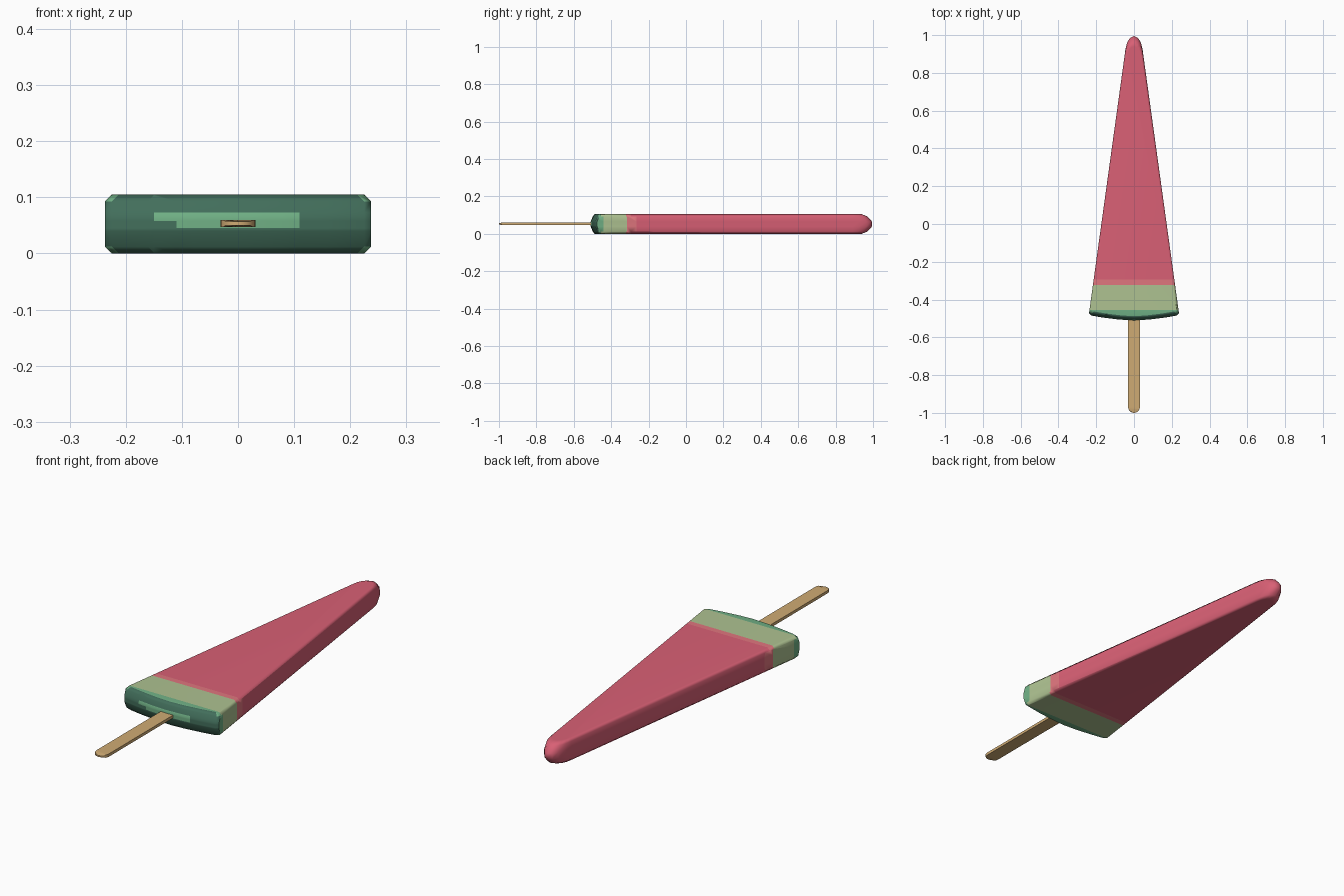
import bpy, bmesh, math
from mathutils import Vector

cube = bpy.data.objects.get("Cube")
if cube:
    bpy.data.objects.remove(cube, do_unlink=True)


def material(name, rgb):
    """Flat material from 0-255 sRGB values."""
    lin = [((c / 255 + 0.055) / 1.055) ** 2.4 for c in rgb]
    mat = bpy.data.materials.new(name)
    mat.use_nodes = True
    mat.diffuse_color = (*lin, 1)
    mat.node_tree.nodes["Principled BSDF"].inputs["Base Color"].default_value = (*lin, 1)
    return mat


FLESH, BLUSH, PALE, GREEN, RIND = range(5)
ice_mats = [material("red flesh", (217, 96, 117)), material("pale red", (224, 118, 126)),
            material("pale green", (174, 194, 145)), material("mid green", (112, 176, 133)),
            material("dark rind", (66, 110, 91))]
wood = material("wood", (207, 171, 116))


def loft(bm, rings):
    """Join stacked rings of points and cap both ends."""
    loops = [[bm.verts.new(p) for p in ring] for ring in rings]
    n = len(loops[0])
    for a, b in zip(loops, loops[1:]):
        for i in range(n):
            j = (i + 1) % n
            bm.faces.new((a[i], a[j], b[j], b[i]))
    bm.faces.new(loops[0][::-1])
    bm.faces.new(loops[-1])
    bmesh.ops.recalc_face_normals(bm, faces=bm.faces)


def finish(bm, name, mats, angle):
    mesh = bpy.data.meshes.new(name)
    bm.to_mesh(mesh)
    bm.free()
    for m in mats:
        mesh.materials.append(m)
    obj = bpy.data.objects.new(name, mesh)
    bpy.context.collection.objects.link(obj)
    bpy.ops.object.select_all(action='DESELECT')
    obj.select_set(True)
    bpy.context.view_layer.objects.active = obj
    bpy.ops.object.shade_smooth_by_angle(angle=math.radians(angle))
    obj.modifiers.new("even shading", 'WEIGHTED_NORMAL').keep_sharp = True
    return obj


def cut(bm, test, axis, values):
    """Slice the faces that pass the test across one axis."""
    normal = Vector([float(i == axis) for i in range(3)])
    for v in values:
        faces = [f for f in bm.faces if test(f)]
        geom = faces + list({e for f in faces for e in f.edges}) \
            + list({p for f in faces for p in f.verts})
        bmesh.ops.bisect_plane(bm, geom=geom, plane_co=normal * v, plane_no=normal)


# Wedge of ice: half outline from the base centre to the tip, then mirrored
half = [(0.08, -0.506), (0.16, -0.496), (0.225, -0.485), (0.237, -0.475), (0.05, 0.89),
        (0.045, 0.93), (0.035, 0.968), (0.02, 0.99)]
outline = [(0, -0.51)] + half + [(0, 1.0)] + [(-x, y) for x, y in reversed(half)]


def ring(z, side, front, tip):
    pts = []
    for x, y in outline:
        nx = x - math.copysign(min(side, abs(x) * 0.3), x)
        ny = y + (front if y < -0.4 else 0) - tip * max(0, (y - 0.89) / 0.11)
        pts.append((nx, ny, z))
    return pts


levels = [(0, 0.012, 0.022, 0.06), (0.012, 0, 0.011, 0.03), (0.04, 0, 0, 0.005)]
H = 0.105
levels += [(H - z, s, f, t) for z, s, f, t in reversed(levels)]
bm = bmesh.new()
loft(bm, [ring(*lv) for lv in levels])


def is_front(f):
    return f.normal.y < -0.55


def is_side(f):
    return not is_front(f) and abs(f.normal.z) < 0.5


def is_flat(f):
    return not is_front(f) and not is_side(f)


# Colour bands, slightly offset between the broad faces and the edges
side_bands, flat_bands = (-0.44, -0.315, -0.265), (-0.455, -0.322, -0.295)
cut(bm, is_side, 1, side_bands)
cut(bm, is_flat, 1, flat_bands)
# Worn light patch on the base, round the stick
cut(bm, is_front, 2, (0.045, 0.058, 0.073))
cut(bm, is_front, 0, (-0.15, -0.11, 0.11))

for f in bm.faces:
    c = f.calc_center_median()
    if is_front(f):
        low = 0.045 < c.z < 0.058 and abs(c.x) < 0.11
        high = 0.058 < c.z < 0.073 and -0.15 < c.x < 0.11
        f.material_index = GREEN if low or high else RIND
    else:
        bands = side_bands if is_side(f) else flat_bands
        ys = [v.co.y for v in f.verts]
        mid = (min(ys) + max(ys)) / 2
        f.material_index = GREEN - sum(mid > b for b in bands)
finish(bm, "ice_wedge", ice_mats, 50)

# Wooden stick with a rounded, slightly thinned end
R, MID, T = 0.031, 0.0535, 0.0065
arc = [math.pi + math.pi * i / 12 for i in range(13)]
stick = [(R * math.cos(a), -1 + R + R * math.sin(a)) for a in arc] + [(R, -0.4), (-R, -0.4)]


def stick_ring(sign):
    return [(x, y, MID + sign * T * (0.5 if y < -0.985 else 1)) for x, y in stick]


bm = bmesh.new()
loft(bm, [stick_ring(-1), stick_ring(1)])
bmesh.ops.triangulate(bm, faces=[f for f in bm.faces if len(f.verts) > 4])
finish(bm, "stick", [wood], 30)
